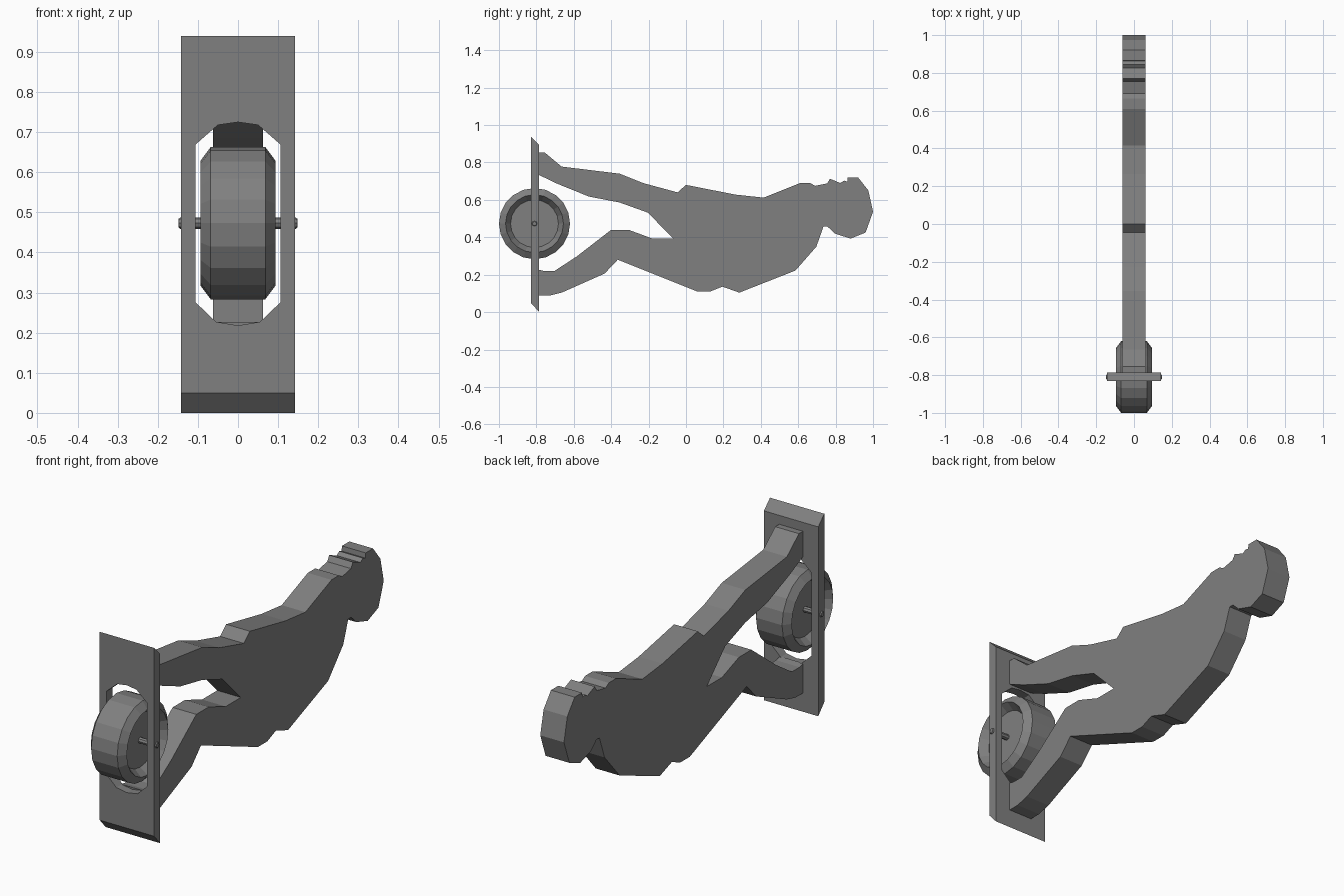
import bpy
import bmesh
from math import tau
from mathutils import Matrix, Vector

default_cube = bpy.data.objects.get("Cube")
if default_cube:
    bpy.data.objects.remove(default_cube, do_unlink=True)

# One plain grey for everything
GREY = (.216, .216, .216, 1)
grey = bpy.data.materials.new("plain grey")
grey.use_nodes = True
grey.diffuse_color = GREY
shader = next(n for n in grey.node_tree.nodes if n.type == 'BSDF_PRINCIPLED')
shader.inputs["Base Color"].default_value = GREY


def add_object(name, bm):
    """Turn a bmesh into a flat-shaded object in the scene."""
    bmesh.ops.recalc_face_normals(bm, faces=bm.faces[:])
    mesh = bpy.data.meshes.new(name)
    bm.to_mesh(mesh)
    bm.free()
    mesh.materials.append(grey)
    obj = bpy.data.objects.new(name, mesh)
    bpy.context.collection.objects.link(obj)
    return obj


def prism(name, points, sweep):
    """Extrude a closed outline along the sweep vector."""
    bm = bmesh.new()
    outline = bm.faces.new([bm.verts.new(p) for p in points])
    result = bmesh.ops.extrude_face_region(bm, geom=[outline], use_keep_orig=True)
    moved = [v for v in result["geom"] if isinstance(v, bmesh.types.BMVert)]
    bmesh.ops.translate(bm, verts=moved, vec=sweep)
    return add_object(name, bm)


def lathe(name, profile, centre, sides):
    """Revolve an (x, radius) profile around an axle parallel to x."""
    bm = bmesh.new()
    verts = [bm.verts.new((x, 0, r)) for x, r in profile]
    edges = [bm.edges.new(pair) for pair in zip(verts, verts[1:])]
    bmesh.ops.spin(bm, geom=verts + edges, cent=(0, 0, 0), axis=(1, 0, 0),
                   angle=tau, steps=sides, use_merge=True)
    bmesh.ops.remove_doubles(bm, verts=bm.verts[:], dist=.0001)
    bmesh.ops.transform(bm, matrix=Matrix.Translation(centre), verts=bm.verts[:])
    return add_object(name, bm)


# Flat figure silhouette, as (y, z) points
upper_leg_and_back = [
    (-.79, .853), (-.755, .853), (-.665, .778), (-.355, .74), (-.23, .69),
    (-.045, .64), (0, .68), (.265, .628), (.415, .612), (.61, .69), (.665, .69)]
head = [
    (.69, .675), (.755, .688), (.77, .713), (.825, .69), (.845, .703),
    (.862, .697), (.865, .72), (.92, .72), (.975, .65), (1, .537),
    (.96, .425), (.88, .393), (.795, .42), (.757, .457), (.735, .457)]
chest_and_lower_leg = [
    (.697, .35), (.585, .222), (.285, .104), (.195, .136), (.13, .11), (.06, .11),
    (-.365, .28), (-.435, .206), (-.665, .104), (-.73, .088), (-.79, .088)]
inner_legs = [
    (-.79, .227), (-.76, .22), (-.703, .22), (-.585, .297), (-.4, .44),
    (-.307, .44), (-.18, .393), (-.067, .393), (-.205, .532), (-.355, .586),
    (-.52, .618), (-.69, .687), (-.79, .735)]
BODY_HALF = .062
silhouette = upper_leg_and_back + head + chest_and_lower_leg + inner_legs
prism("figure_body", [(-BODY_HALF, y, z) for y, z in silhouette],
      Vector((2 * BODY_HALF, 0, 0)))

# Mounting plate with slanted top and bottom ends
PLATE_HALF = .142
plate_profile = [(-.83, .05), (-.785, 0), (-.785, .895), (-.83, .94)]
plate = prism("mounting_plate", [(-PLATE_HALF, y, z) for y, z in plate_profile],
              Vector((2 * PLATE_HALF, 0, 0)))

# Wheel opening cut through the plate, mirrored left to right
half_hole = [(0, .218), (.055, .227), (.106, .276), (.106, .669), (.05, .718), (0, .725)]
hole = half_hole + [(-x, z) for x, z in reversed(half_hole[1:-1])]
cutter = prism("opening_cutter", [(x, -.9, z) for x, z in hole], Vector((0, .2, 0)))
cutter.hide_render = True
cut = plate.modifiers.new("wheel opening", 'BOOLEAN')
cut.operation = 'DIFFERENCE'
cut.solver = 'EXACT'
cut.object = cutter
bpy.context.view_layer.objects.active = plate
bpy.ops.object.modifier_apply(modifier=cut.name)
bpy.data.objects.remove(cutter, do_unlink=True)

# Wheel with chamfered tread and dished sides
WHEEL_CENTRE = Vector((0, -.81, .473))
half_wheel = [(.055, 0), (.055, .128), (.094, .155), (.068, .19)]
wheel_profile = half_wheel + [(-x, r) for x, r in reversed(half_wheel)]
lathe("wheel", wheel_profile, WHEEL_CENTRE, 20)

# Axle through wheel and plate
half_axle = [(.148, 0), (.148, .011), (.144, .014)]
axle_profile = half_axle + [(-x, r) for x, r in reversed(half_axle)]
lathe("axle", axle_profile, WHEEL_CENTRE, 8)
